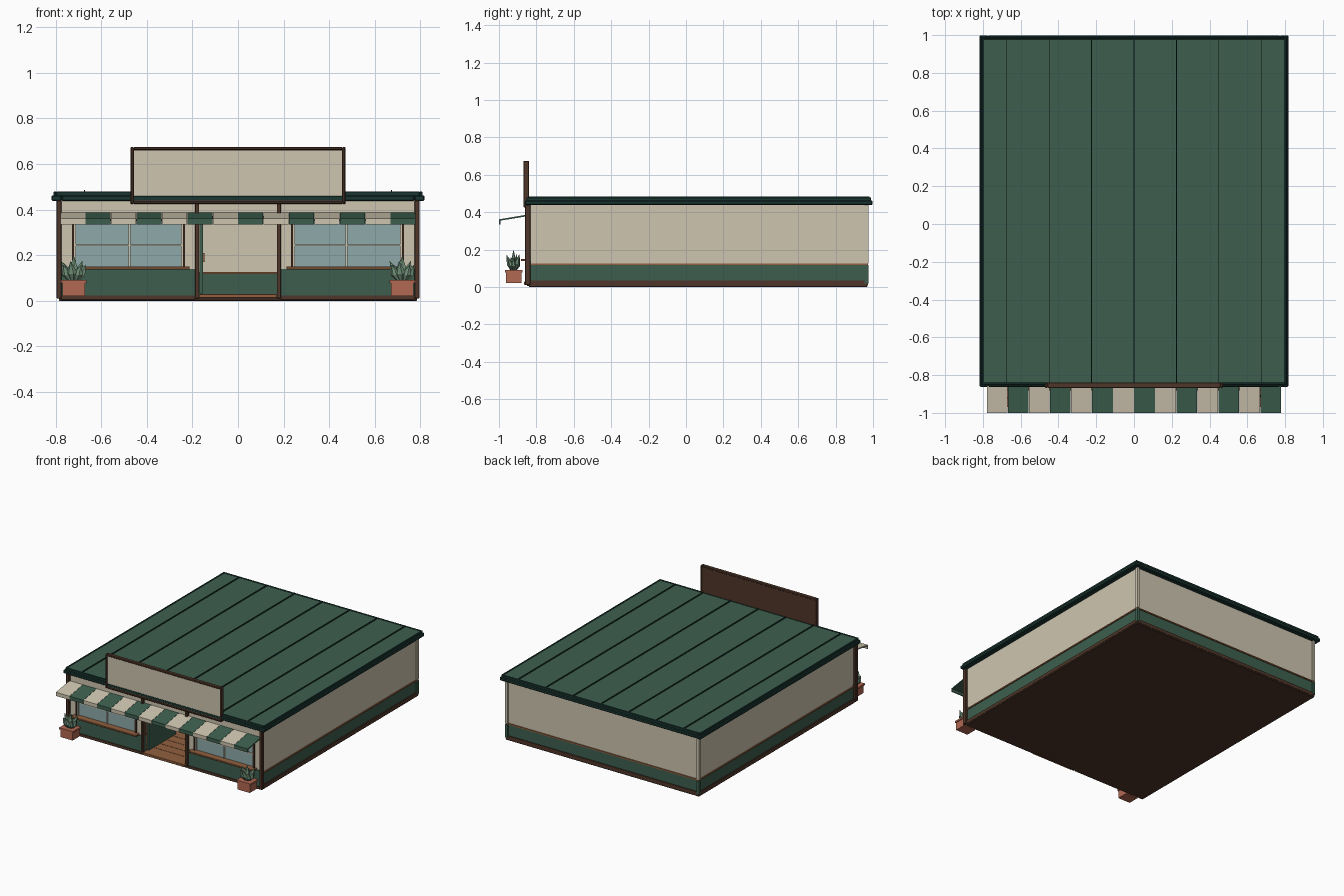
import bpy, bmesh, math
from mathutils import Matrix, Vector

if "Cube" in bpy.data.objects:
    bpy.data.objects.remove(bpy.data.objects["Cube"])


def material(name, r, g, b):
    lin = [((c / 255 + 0.055) / 1.055) ** 2.4 for c in (r, g, b)]
    m = bpy.data.materials.new(name)
    m.diffuse_color = (*lin, 1)
    m.use_nodes = True
    m.node_tree.nodes["Principled BSDF"].inputs["Base Color"].default_value = m.diffuse_color
    return m


CREAM = material("cream", 206, 197, 176)
GREEN = material("green", 61, 95, 79)
DARK_GREEN = material("dark green", 26, 54, 49)
BROWN = material("dark brown", 78, 54, 41)
WOOD = material("wood", 146, 96, 62)
GLASS = material("window blue", 143, 170, 170)
CLAY = material("terracotta", 178, 104, 82)
LEAF = material("leaf green", 112, 144, 120)


def finish(name, bm, mat):
    bmesh.ops.recalc_face_normals(bm, faces=bm.faces)
    me = bpy.data.meshes.new(name)
    bm.to_mesh(me)
    bm.free()
    me.materials.append(mat)
    ob = bpy.data.objects.new(name, me)
    bpy.context.collection.objects.link(ob)
    return ob


def boxes(name, mat, spans, bevel=0):
    """One object made of boxes given as (x0, x1, y0, y1, z0, z1)."""
    bm = bmesh.new()
    for x0, x1, y0, y1, z0, z1 in spans:
        mid = Vector((x0 + x1, y0 + y1, z0 + z1)) / 2
        size = Matrix.Diagonal((x1 - x0, y1 - y0, z1 - z0, 1))
        bmesh.ops.create_cube(bm, size=1, matrix=Matrix.Translation(mid) @ size)
    ob = finish(name, bm, mat)
    if bevel:
        mod = ob.modifiers.new("bevel", 'BEVEL')
        mod.width = bevel
        mod.segments = 1
    return ob


def both(spans):
    """Spans plus their mirror images across x = 0."""
    return spans + [(-s[1], -s[0], *s[2:]) for s in spans]


def ring(x, y0, y1, z0, z1, t, front=True):
    """Wall band round the building, t thick, optionally open at the front."""
    out = both([(x - t, x, y0, y1, z0, z1)])
    out.append((-x + t, x - t, y1 - t, y1, z0, z1))
    if front:
        out.append((-x + t, x - t, y0, y0 + t, z0, z1))
    return out


# Base and floor
boxes("base_slab", BROWN, [(-0.785, 0.785, -0.84, 0.97, 0, 0.022)], 0.003)
planks = 24
step = 1.78 / planks
boxes("floor_planks", WOOD, [(-0.765, 0.765, -0.825 + i * step, -0.828 + (i + 1) * step,
                             0.022, 0.028) for i in range(planks)])
boxes("door_step", WOOD, [(-0.17, 0.17, -0.865, -0.815, 0.012, 0.03)], 0.002)

# Side and back walls
boxes("lower_wall", GREEN, ring(0.78, -0.83, 0.965, 0.02, 0.12, 0.02, False))
boxes("upper_wall", CREAM, ring(0.78, -0.83, 0.965, 0.12, 0.45, 0.02, False))
boxes("wall_rail", WOOD, ring(0.787, -0.835, 0.972, 0.117, 0.126, 0.034, False))
boxes("base_trim", BROWN, ring(0.787, -0.835, 0.972, 0.01, 0.034, 0.01, False))
boxes("back_corner_post", CREAM, both([(0.768, 0.788, 0.955, 0.975, 0.126, 0.44)]))
boxes("back_corner_foot", GREEN, both([(0.768, 0.788, 0.955, 0.975, 0.02, 0.117)]))

# Front wall built round the windows and the doorway
boxes("front_lower_wall", GREEN, both([(0.17, 0.78, -0.845, -0.82, 0.02, 0.14)]))
boxes("front_upper_wall", CREAM,
      both([(0.18, 0.238, -0.84, -0.82, 0.14, 0.45), (0.712, 0.78, -0.84, -0.82, 0.14, 0.45),
            (0.238, 0.712, -0.84, -0.82, 0.355, 0.45)])
      + [(-0.18, 0.18, -0.84, -0.82, 0.37, 0.45)])
boxes("corner_post", BROWN, both([(0.774, 0.796, -0.86, -0.832, 0.01, 0.44)]), 0.003)
boxes("door_post", BROWN, both([(0.17, 0.188, -0.86, -0.815, 0.01, 0.43)]), 0.002)
boxes("door_header", BROWN, [(-0.17, 0.17, -0.85, -0.815, 0.36, 0.372)])
boxes("front_base_trim", BROWN, both([(0.188, 0.774, -0.85, -0.84, 0.005, 0.024)]))

# Windows
boxes("window_glass", GLASS, both([(0.238, 0.712, -0.834, -0.828, 0.14, 0.355)]))
boxes("window_bars", CREAM,
      both([(0.472, 0.48, -0.842, -0.824, 0.15, 0.35), (0.24, 0.71, -0.841, -0.824, 0.241, 0.248),
            (0.242, 0.25, -0.843, -0.824, 0.15, 0.35), (0.71, 0.718, -0.843, -0.824, 0.15, 0.35)]))
boxes("window_frame", BROWN,
      both([(0.232, 0.242, -0.85, -0.822, 0.145, 0.355), (0.718, 0.727, -0.85, -0.822, 0.145, 0.355),
            (0.232, 0.727, -0.85, -0.822, 0.35, 0.36)]))
boxes("window_sill", WOOD, both([(0.212, 0.742, -0.882, -0.825, 0.138, 0.15)]), 0.002)

# Door standing open inside
boxes("open_door", GREEN, [(-0.168, -0.153, -0.815, -0.50, 0.032, 0.36)])
boxes("door_handle", WOOD, [(-0.153, -0.146, -0.53, -0.515, 0.17, 0.21)])

# Flat roof with raised seams and a stepped eave
boxes("roof_panel", GREEN, [(-0.802, 0.802, -0.843, 0.985, 0.44, 0.476)])
boxes("roof_seam", DARK_GREEN, [(x - 0.002, x + 0.002, -0.84, 0.98, 0.474, 0.485)
                               for x in (i * 0.2245 for i in range(-3, 4))])
boxes("eave", DARK_GREEN, ring(0.818, -0.862, 0.998, 0.438, 0.463, 0.045), 0.005)
boxes("eave_cap", DARK_GREEN, ring(0.809, -0.852, 0.99, 0.46, 0.48, 0.012), 0.003)

# Sign board
boxes("sign_back", BROWN, [(-0.465, 0.465, -0.856, -0.842, 0.43, 0.67)])
boxes("sign_panel", CREAM, [(-0.456, 0.456, -0.861, -0.855, 0.44, 0.66)])
boxes("sign_frame", BROWN, both([(0.458, 0.471, -0.868, -0.84, 0.425, 0.675)])
      + [(-0.458, 0.458, -0.868, -0.84, z, z + 0.013) for z in (0.425, 0.662)], 0.003)

# Striped awning with a hanging valance
PROFILE = [(-0.845, 0.388), (-1.0, 0.362), (-1.0, 0.335), (-0.993, 0.335),
           (-0.993, 0.355), (-0.845, 0.379)]


def awning(name, mat, first):
    bm = bmesh.new()
    w = 1.56 / 14
    for i in range(first, 14, 2):
        x0 = -0.78 + i * w
        face = bm.faces.new([bm.verts.new((x0 + 0.001, y, z)) for y, z in PROFILE])
        new = bmesh.ops.extrude_face_region(bm, geom=[face], use_keep_orig=True)["geom"]
        bmesh.ops.translate(bm, vec=(w - 0.002, 0, 0),
                            verts=[v for v in new if isinstance(v, bmesh.types.BMVert)])
    return finish(name, bm, mat)


awning("awning_cream_stripes", CREAM, 0)
awning("awning_green_stripes", GREEN, 1)

# Planters
boxes("planter_box", CLAY, both([(0.67, 0.77, -0.963, -0.88, 0.022, 0.082)]))
boxes("planter_rim", CLAY, both([(0.664, 0.776, -0.968, -0.875, 0.078, 0.091)]))


def leaves(name, cx):
    """Clump of pointed low-poly leaves around a taller central one."""
    bm = bmesh.new()
    clump = [(0, 0, 0.112)] + [(k * math.tau / 7, 24, 0.078 + 0.018 * (k % 2)) for k in range(7)]
    for turn, lean, h in clump:
        m = (Matrix.Translation((cx, -0.922, 0.088)) @ Matrix.Diagonal((1.15, 0.75, 1, 1))
             @ Matrix.Rotation(turn, 4, 'Z')
             @ Matrix.Translation((0.014 if lean else 0, 0, 0))
             @ Matrix.Rotation(math.radians(lean), 4, 'Y'))
        for r0, r1, z0, z1 in ((0.006, 0.02, 0, 0.42), (0.02, 0.0, 0.42, 1)):
            bmesh.ops.create_cone(bm, segments=6, cap_ends=False, radius1=r0, radius2=r1,
                                  depth=h * (z1 - z0),
                                  matrix=m @ Matrix.Translation((0, 0, h * (z0 + z1) / 2)))
    bmesh.ops.remove_doubles(bm, verts=bm.verts, dist=0.0002)
    return finish(name, bm, LEAF)


for side, label in ((-1, "left"), (1, "right")):
    leaves(label + "_plant", side * 0.72)
